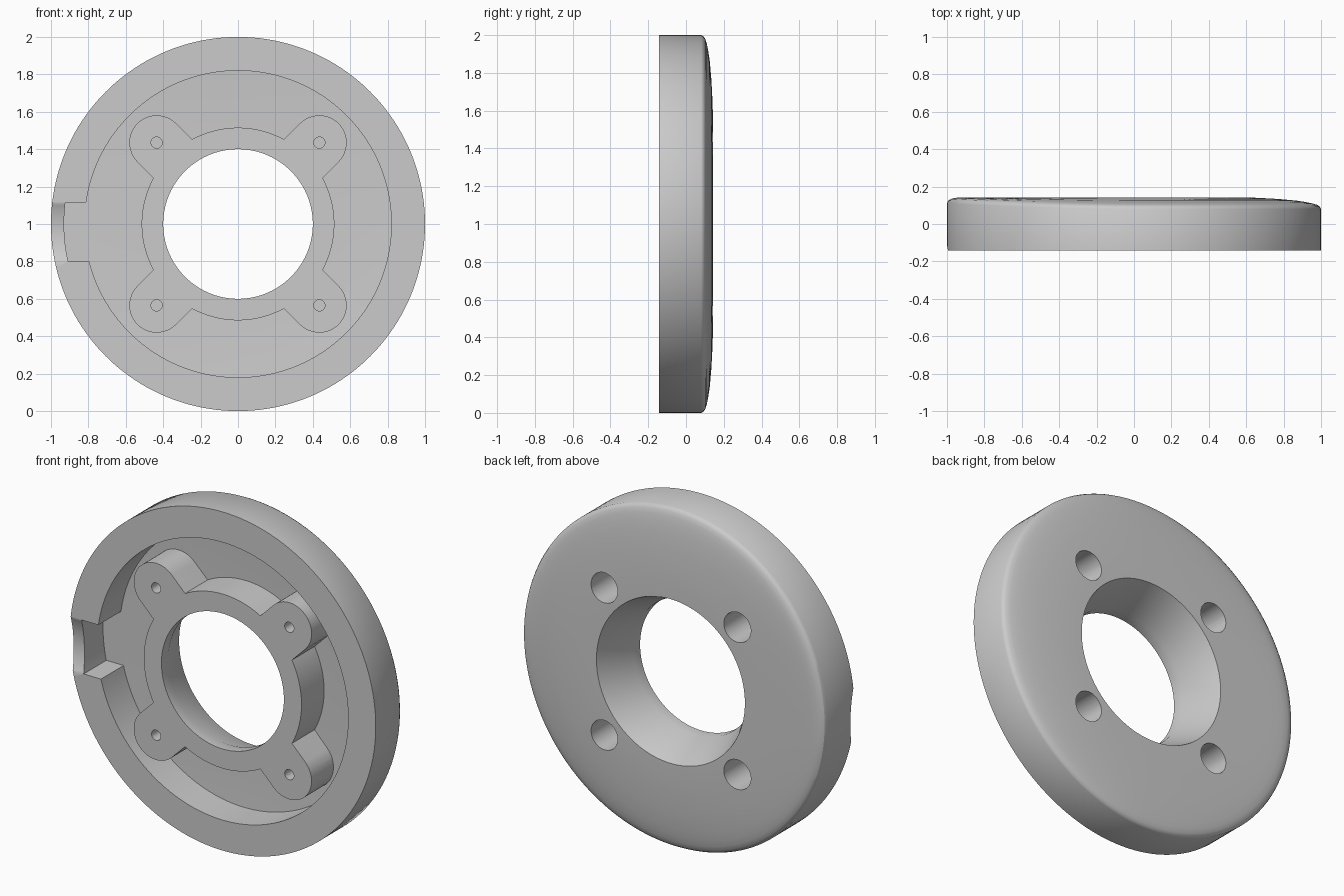
import bpy, bmesh
from math import sin, cos, pi, sqrt, asin
from mathutils import Matrix

default = bpy.data.objects.get("Cube")
if default:
    bpy.data.objects.remove(default, do_unlink=True)

FRONT, BACK, MID = -0.143, 0.143, 1.0
SEGMENTS = 160


def finish(name, bm):
    bmesh.ops.recalc_face_normals(bm, faces=bm.faces)
    mesh = bpy.data.meshes.new(name)
    bm.to_mesh(mesh)
    bm.free()
    obj = bpy.data.objects.new(name, mesh)
    bpy.context.collection.objects.link(obj)
    return obj


def prism(name, outline, y0, y1):
    """Extrude an (x, z) outline, measured from the ring axis, along y."""
    bm = bmesh.new()
    face = bm.faces.new([bm.verts.new((x, y0, MID + z)) for x, z in outline])
    new = bmesh.ops.extrude_face_region(bm, geom=[face])["geom"]
    bmesh.ops.translate(bm, vec=(0, y1 - y0, 0),
                        verts=[v for v in new if isinstance(v, bmesh.types.BMVert)])
    return finish(name, bm)


def arc(cx, cz, r, a0, a1, n):
    return [(cx + r * cos(a0 + (a1 - a0) * i / n), cz + r * sin(a0 + (a1 - a0) * i / n))
            for i in range(n + 1)]


def combine(target, tool, operation):
    tool.hide_render = True
    mod = target.modifiers.new(tool.name, "BOOLEAN")
    mod.operation, mod.solver, mod.object = operation, "EXACT", tool
    bpy.context.view_layer.objects.active = target
    bpy.ops.object.modifier_apply(modifier=mod.name)
    bpy.data.objects.remove(tool, do_unlink=True)


# Domed back: radius, depth on the soft side, depth on the fuller slot side
DOME = [(1.0, 0.080, 0.110), (0.993, 0.093, 0.125), (0.98, 0.102, 0.134),
        (0.955, 0.110, 0.140), (0.92, 0.117, 0.142), (0.87, 0.125, 0.143),
        (0.77, 0.134, 0.143), (0.66, 0.140, 0.143), (0.56, BACK, BACK), (0.485, BACK, BACK)]
FLOOR = [(0.515, 0.068, 0.068), (0.68, 0.064, 0.068), (0.82, 0.055, 0.068)]


def section(angle):
    w = max(0.0, -cos(angle)) ** 1.6
    mix = lambda rows: [(r, a + (b - a) * w) for r, a, b in rows]
    return ([(1.0, FRONT)] + mix(DOME) + [(0.40, -0.08), (0.40, FRONT), (0.515, FRONT)]
            + mix(FLOOR) + [(0.82, FRONT)])


# Ring body: swept section with rim, recess, hub and tapered bore
bm = bmesh.new()
loops = []
for i in range(SEGMENTS):
    a = 2 * pi * i / SEGMENTS
    loops.append([bm.verts.new((r * cos(a), y, MID + r * sin(a))) for r, y in section(a)])
for i, loop in enumerate(loops):
    after = loops[(i + 1) % SEGMENTS]
    for j in range(len(loop)):
        k = (j + 1) % len(loop)
        bm.faces.new((loop[j], loop[k], after[k], after[j]))
body = finish("ring_cover", bm)

# Screw bosses on the diagonals, with a through hole and a back counterbore
P, W = 0.435, 0.146
for i in range(4):
    d = pi / 4 + i * pi / 2
    px, pz = P * sqrt(2) * cos(d), P * sqrt(2) * sin(d)
    root = [(0.49 * cos(d) - s * W * sin(d), 0.49 * sin(d) + s * W * cos(d)) for s in (1, -1)]
    boss = prism("screw_boss", arc(px, pz, W, d - pi / 2, d + pi / 2, 24) + root, FRONT, 0.1)
    combine(body, boss, "UNION")
    for name, r, y0, y1 in (("screw_hole", 0.03, -0.3, 0.3), ("counterbore", 0.088, -0.06, 0.3)):
        circle = arc(px, pz, r, 0, 2 * pi, 40)[:-1]
        combine(body, prism(name, circle, y0, y1), "DIFFERENCE")

# Pocket in the rim that leaves a thin outer lip
LOW, HIGH, LIP = -0.2, 0.115, 0.93
curve = arc(0, 0, LIP, pi - asin(HIGH / LIP), pi - asin(LOW / LIP), 16)
pocket = prism("rim_pocket", curve + [(-0.79, LOW), (-0.79, HIGH)], -0.3, 0.068)
combine(body, pocket, "DIFFERENCE")

# Shallow rounded dip across the lip
half, sag = (HIGH - LOW) / 2, 0.035
radius = (half ** 2 + sag ** 2) / (2 * sag)
bm = bmesh.new()
bmesh.ops.create_cone(bm, cap_ends=True, segments=128, radius1=radius, radius2=radius, depth=0.2,
                      matrix=Matrix.Translation((-1.0, FRONT + sag - radius, MID + (LOW + HIGH) / 2))
                      @ Matrix.Rotation(pi / 2, 4, "Y"))
combine(body, finish("lip_dip", bm), "DIFFERENCE")

# Smooth shading with crisp machined edges
bpy.ops.object.select_all(action="DESELECT")
body.select_set(True)
bpy.context.view_layer.objects.active = body
bpy.ops.object.shade_smooth_by_angle(angle=pi / 6)
